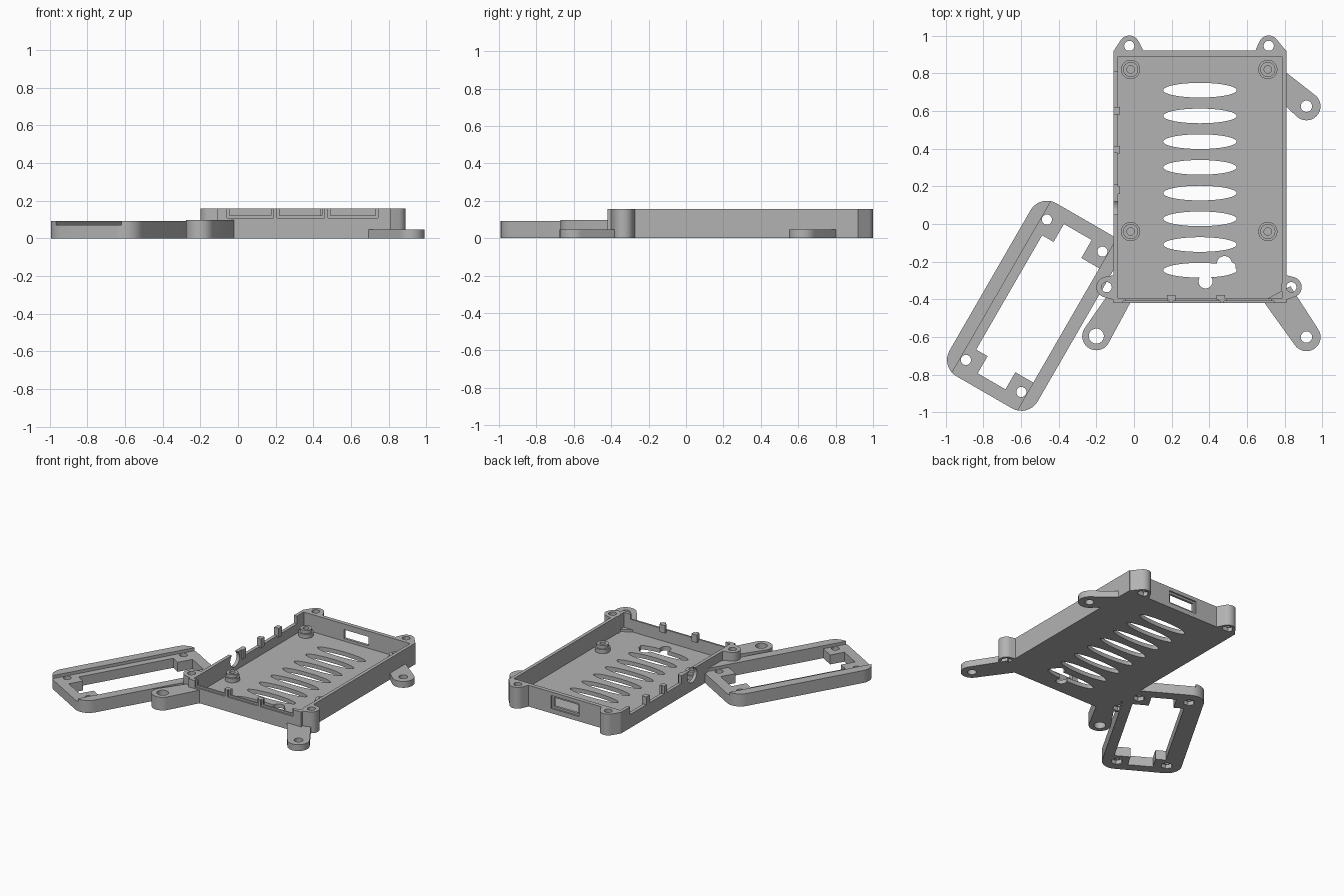
import bpy, bmesh
from math import cos, sin, tau, radians
from mathutils import Vector, Matrix
from mathutils.geometry import convex_hull_2d

cube = bpy.data.objects.get("Cube")
if cube:
    bpy.data.objects.remove(cube, do_unlink=True)

grey = bpy.data.materials.new("grey plastic")
grey.use_nodes = True
grey.diffuse_color = (0.45, 0.45, 0.45, 1)
grey.node_tree.nodes["Principled BSDF"].inputs["Base Color"].default_value = (0.45, 0.45, 0.45, 1)


def prism(name, pts, z0, z1):
    """Extrude a flat outline between two heights."""
    bm = bmesh.new()
    low = bm.faces.new([bm.verts.new((p[0], p[1], z0)) for p in pts])
    top = bmesh.ops.extrude_face_region(bm, geom=[low])["geom"]
    bmesh.ops.translate(bm, vec=(0, 0, z1 - z0),
                        verts=[g for g in top if isinstance(g, bmesh.types.BMVert)])
    bmesh.ops.recalc_face_normals(bm, faces=bm.faces)
    mesh = bpy.data.meshes.new(name)
    bm.to_mesh(mesh)
    bm.free()
    mesh.materials.append(grey)
    obj = bpy.data.objects.new(name, mesh)
    bpy.context.collection.objects.link(obj)
    return obj


def ring(x, y, rx, ry=None, n=32):
    ry = ry or rx
    return [(x + rx * cos(tau * i / n), y + ry * sin(tau * i / n)) for i in range(n)]


def rect(x0, x1, y0, y1):
    return [(x0, y0), (x1, y0), (x1, y1), (x0, y1)]


def hull(pts):
    return [pts[i] for i in convex_hull_2d([Vector(p) for p in pts])]


def boolean(obj, tools, operation="DIFFERENCE"):
    """Combine the object with each tool, then remove the tool."""
    for tool in tools:
        mod = obj.modifiers.new("cut", "BOOLEAN")
        mod.operation, mod.solver, mod.object = operation, "EXACT", tool
        deps = bpy.context.evaluated_depsgraph_get()
        mesh = bpy.data.meshes.new_from_object(obj.evaluated_get(deps))
        obj.modifiers.clear()
        obj.data = mesh
        bpy.data.objects.remove(tool, do_unlink=True)
    return obj


def box(x0, x1, y0, y1, z0, z1):
    return prism("cutter", rect(x0, x1, y0, y1), z0, z1)


def hole(x, y, r):
    return prism("cutter", ring(x, y, r), -1, 1)


def nut_pocket(x, y):
    return prism("cutter", ring(x, y, 0.04, n=6), -1, 0.03)


# Tray: floor with four thin walls
TOP, FLOOR = 0.157, 0.03
tray = prism("tray", rect(-0.11, 0.81, -0.42, 0.92), 0, TOP)
boolean(tray, [box(-0.085, 0.785, -0.395, 0.89, FLOOR, 1)])

# Floor vents, the last one joined by keyholes
for i in range(8):
    y = 0.71 - 0.1365 * i
    boolean(tray, [prism("cutter", ring(0.35, y, 0.195, 0.039, 48), -1, FLOOR + 0.01)])
boolean(tray, [prism("cutter", ring(x, y, r), -1, FLOOR + 0.01)
               for x, y, r in ((0.48, -0.21, 0.04), (0.38, -0.305, 0.037), (0.52, -0.225, 0.02))])
boolean(tray, [box(0.36, 0.4, -0.3, -0.25, -1, FLOOR + 0.01)])

# Port openings in the front wall, with shallow outer recesses
for x0, x1 in ((-0.045, 0.175), (0.22, 0.445), (0.49, 0.73)):
    boolean(tray, [box(x0, x1, -0.5, -0.38, 0.12, 1),
                   box(x0 - 0.013, x1 + 0.013, -0.5, -0.408, 0.107, 1)])

# Port openings in the left-hand wall and a round jack opening
for y0, y1 in ((0.62, 0.81), (0.41, 0.58), (0.21, 0.38)):
    boolean(tray, [box(-0.2, -0.08, y0, y1, 0.1, 1)])
jack = prism("cutter", ring(0, 0, 0.055), -0.06, 0.06)
jack.matrix_world = Matrix.Translation((-0.1, 0.085, 0.115)) @ Matrix.Rotation(radians(90), 4, "Y")
bpy.context.view_layer.update()
boolean(tray, [jack])

# Card slot in the back wall
boolean(tray, [box(0.245, 0.445, 0.8, 1, 0.05, 0.115),
               box(0.23, 0.46, 0.908, 1, 0.035, 0.13)])

# Small ribs between the ports
for x in (0.198, 0.46):
    box(x - 0.022, x + 0.022, -0.4, -0.378, 0.1, TOP).name = "front_rib"
for y in (0.6, 0.395, 0.18):
    box(-0.09, -0.073, y - 0.02, y + 0.02, 0.09, TOP).name = "side_rib"

# Board standoffs
for x in (-0.018, 0.71):
    for y in (-0.04, 0.82):
        post = prism("standoff", ring(x, y, 0.051), FLOOR - 0.01, 0.06)
        boolean(post, [prism("cutter", ring(x, y, 0.04), 0.05, 0.085)], "UNION")
        boolean(post, [prism("cutter", ring(x, y, 0.02), FLOOR, 1)])

# Full-height screw ears at the corners
ears = {
    "front_right_ear": ((-0.145, -0.335), [(-0.1, -0.27), (-0.1, -0.405)]),
    "front_left_ear": ((0.835, -0.335), [(0.8, -0.27), (0.8, -0.405)]),
    "back_right_ear": ((-0.025, 0.945), [(-0.11, 0.915), (-0.09, 0.9), (0.055, 0.91)]),
    "back_left_ear": ((0.715, 0.945), [(0.81, 0.915), (0.79, 0.9), (0.64, 0.91)]),
}
for name, ((x, y), base) in ears.items():
    ear = prism(name, hull(ring(x, y, 0.055) + base), 0, TOP)
    boolean(ear, [hole(x, y, 0.027), nut_pocket(x, y)])

# Mounting arms
arms = {
    "back_left_arm": ((0.915, 0.625), [(0.8, 0.81), (0.8, 0.63)], 0.047, 0.03),
    "front_left_arm": ((0.915, -0.6), [(0.69, -0.415), (0.7, -0.4), (0.83, -0.33)], 0.047, 0.03),
    "front_right_arm": ((-0.2, -0.595), [(-0.015, -0.41), (-0.1, -0.4), (-0.145, -0.385)], 0.097, 0.04),
}
for name, ((x, y), base, height, r) in arms.items():
    arm = prism(name, hull(ring(x, y, 0.075) + base), 0, height)
    boolean(arm, [hole(x, y, r)])

# Tilted side frame, laid out along its length u and width v
CENTRE, U, V = Vector((-0.53, -0.434)), Vector((0.5, 0.866)), Vector((0.866, -0.5))


def tilt(pts):
    return [tuple(CENTRE + U * u + V * v) for u, v in pts]


screws = [(u, v) for u in (-0.43, 0.43) for v in (-0.17, 0.17)]
outline = hull([p for u, v in screws for p in ring(u, v, 0.1)])
frame = prism("side_frame", tilt(outline), 0, 0.092)
boolean(frame, [prism("cutter", tilt(rect(-0.46, 0.455, -0.08, 0.09)), -1, 1),
                prism("cutter", tilt(rect(-0.355, 0.345, -0.15, 0.2)), -1, 1),
                prism("cutter", tilt(rect(-0.7, 0.7, -0.2, 0.2)), 0.07, 1),
                box(-0.1, 0.1, -0.5, 0.2, -1, 1)])
for x, y in tilt(screws):
    boolean(frame, [hole(x, y, 0.027), nut_pocket(x, y)])

# Smooth the round parts, keep edges crisp
for obj in bpy.context.scene.objects:
    obj.select_set(obj.type == "MESH")
bpy.context.view_layer.objects.active = tray
bpy.ops.object.shade_smooth_by_angle(angle=radians(30))
